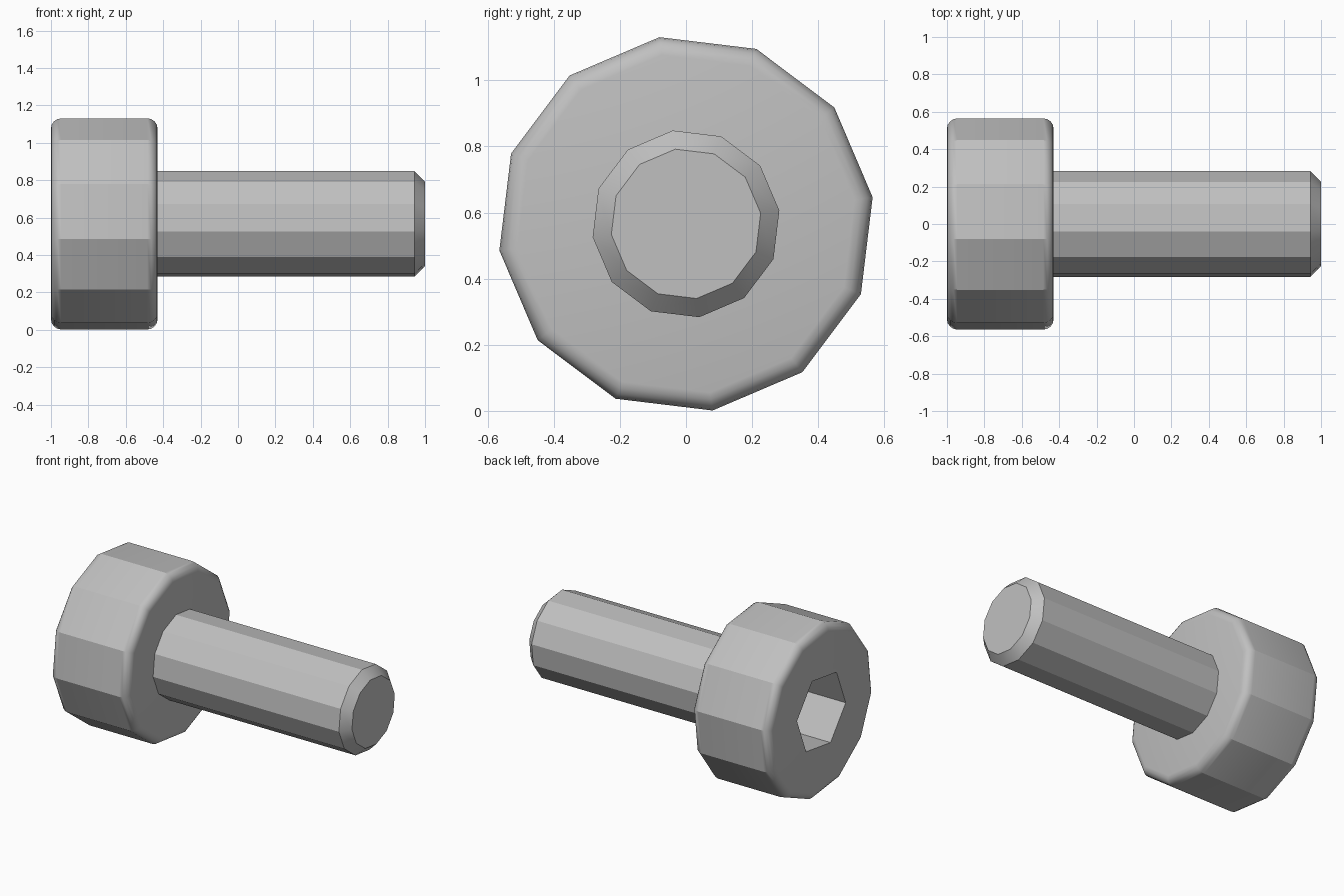
import bpy, bmesh, math

cube = bpy.data.objects.get("Cube")
if cube:
    bpy.data.objects.remove(cube, do_unlink=True)

AXIS_Z = 0.566
PHASE = math.radians(8.1)
HEAD_R, HEAD_START, HEAD_END, FILLET = 0.57, -1.0, -0.43, 0.055
SHAFT_R, TIP_R = 0.285, 0.228

steel = bpy.data.materials.new("steel grey")
steel.use_nodes = True
colour = (0.527, 0.527, 0.527, 1)
steel.diffuse_color = colour
steel.node_tree.nodes["Principled BSDF"].inputs["Base Color"].default_value = colour


def turned(name, profile, sides):
    """Solid around the x axis from (x, radius) profile points."""
    bm = bmesh.new()
    rings = []
    for x, r in profile:
        angles = [PHASE + math.tau * i / sides for i in range(sides)]
        rings.append([bm.verts.new((x, r * math.cos(a), AXIS_Z + r * math.sin(a)))
                      for a in angles])
    for near, far in zip(rings, rings[1:]):
        for i in range(sides):
            j = (i + 1) % sides
            bm.faces.new((near[i], near[j], far[j], far[i]))
    bm.faces.new(rings[0])
    bm.faces.new(rings[-1])
    bmesh.ops.recalc_face_normals(bm, faces=bm.faces)
    mesh = bpy.data.meshes.new(name)
    bm.to_mesh(mesh)
    bm.free()
    mesh.materials.append(steel)
    obj = bpy.data.objects.new(name, mesh)
    bpy.context.collection.objects.link(obj)
    return obj


def activate(obj):
    bpy.ops.object.select_all(action='DESELECT')
    obj.select_set(True)
    bpy.context.view_layer.objects.active = obj


# Head with a rounded rim at both ends
STEPS = 4
arc = [math.pi / 2 * i / STEPS for i in range(STEPS + 1)]
rim = [(FILLET * (1 - math.sin(a)), HEAD_R - FILLET * (1 - math.cos(a)))
       for a in reversed(arc)]
profile = [(HEAD_START + d, r) for d, r in rim]
profile += [(HEAD_END - d, r) for d, r in reversed(rim)]
head = turned("head", profile, 12)

# Hexagonal key socket
cutter = turned("socket_cutter", [(-1.1, 0.26), (-0.7, 0.26)], 6)
cutter.hide_render = True
cut = head.modifiers.new("socket", 'BOOLEAN')
cut.operation = 'DIFFERENCE'
cut.solver = 'EXACT'
cut.object = cutter
activate(head)
bpy.ops.object.modifier_apply(modifier=cut.name)
bpy.data.objects.remove(cutter, do_unlink=True)

# Shaft with a chamfered tip
shaft = turned("shaft", [(HEAD_END - 0.02, SHAFT_R), (0.943, SHAFT_R), (1.0, TIP_R)], 12)

# Smooth only the rounded rims, keeping the facets crisp
for part in (head, shaft):
    activate(part)
    bpy.ops.object.shade_smooth_by_angle(angle=math.radians(27))
